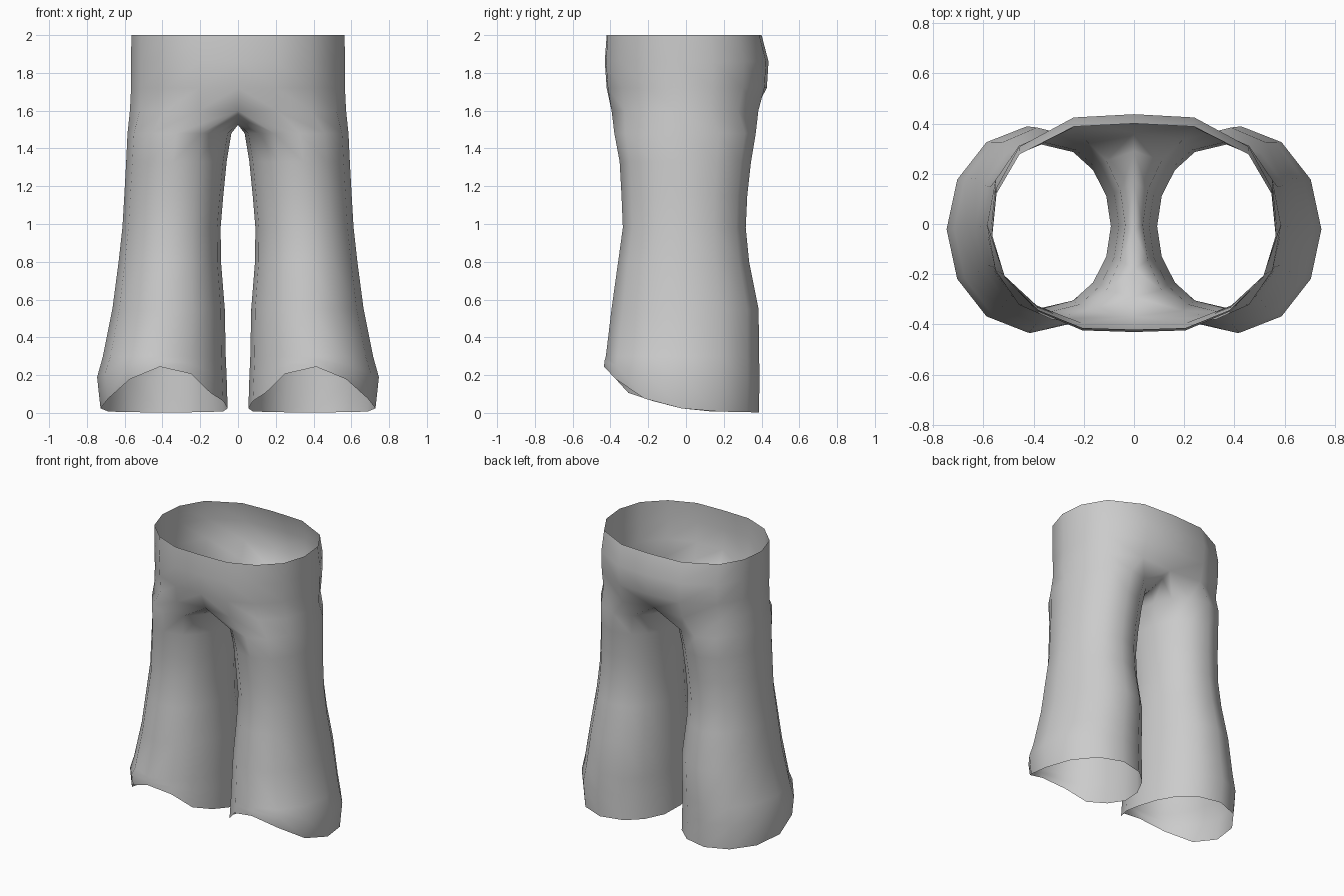
import bpy, bmesh
from math import cos, sin, radians

if "Cube" in bpy.data.objects:
    bpy.data.objects.remove(bpy.data.objects["Cube"])

# half waist outline (unit), front centre -> outer side -> back centre
OUTLINE = [(0, -1), (.36, -.985), (.67, -.81), (.90, -.5), (.99, -.1),
           (.96, .32), (.80, .70), (.42, .97), (0, 1)]
# torso levels: z, half width, front y, back y
TORSO = [(2.0, .57, -.42, .40), (1.86, .572, -.43, .437),
         (1.72, .572, -.42, .428), (1.6, .578, -.40, .395)]
# crotch seam between the legs: y, z (back -> front)
SEAM = [(.29, 1.57), (.17, 1.54), (-.03, 1.525), (-.18, 1.535), (-.29, 1.565)]
# leg levels: z, inner x, outer x, front y, back y
LEG = [(1.48, .035, .585, -.38, .37), (1.33, .06, .592, -.352, .345),
       (1.15, .078, .602, -.342, .325), (.98, .092, .612, -.335, .317),
       (.80, .09, .632, -.36, .335), (.55, .07, .665, -.395, .385),
       (.30, .065, .715, -.425, .388)]
# slanted hem: height by y
HEM = [(-.435, .245), (-.39, .20), (-.30, .10), (-.1, .04), (.04, .01), (.5, 0)]
ANGLES = [-115 + 230 * i / 8 for i in range(9)] + [115 + 130 * i / 6 for i in range(1, 6)]

bm = bmesh.new()


def hem_z(y):
    for (y0, z0), (y1, z1) in zip(HEM, HEM[1:]):
        if y <= y1:
            return z0 + (z1 - z0) * max(0, y - y0) / (y1 - y0)
    return 0


def leg_ring(z, xi, xo, yf, yb):
    """Oval leg section; z may be a function of y."""
    ring = []
    for a in ANGLES:
        c, s = cos(radians(a)), sin(radians(a))
        y = (yf + yb) / 2 + (yb - yf) / 2 * s
        x = (xi + xo) / 2 + (xo - xi) / 2 * c
        ring.append(bm.verts.new((x, y, z(y) if callable(z) else z)))
    return ring


def bridge(a, b, closed):
    n = len(a)
    for i in range(n if closed else n - 1):
        j = (i + 1) % n
        bm.faces.new((a[i], b[i], b[j], a[j]))


# hips
rings = []
for z, w, yf, yb in TORSO:
    mid, half = (yf + yb) / 2, (yb - yf) / 2
    rings.append([bm.verts.new((x * w, mid + y * half, z)) for x, y in OUTLINE])
for end in (0, -1):                       # dent above the crotch
    rings[-1][end].co.y *= .92
for a, b in zip(rings, rings[1:]):
    bridge(a, b, False)

# leg, starting from hip edge plus crotch seam
legs = [rings[-1] + [bm.verts.new((0, y, z)) for y, z in SEAM]]
legs += [leg_ring(*level) for level in LEG]
legs.append(leg_ring(lambda y: .3 + (hem_z(y) - .3) * .4, .06, .746, -.432, .39))
legs.append(leg_ring(hem_z, .055, .728, -.435, .387))
for a, b in zip(legs, legs[1:]):
    bridge(a, b, True)

bmesh.ops.recalc_face_normals(bm, faces=bm.faces)
# outer side should face outward
bm.faces.ensure_lookup_table()
side = max(bm.faces, key=lambda f: f.calc_center_median().x)
if side.normal.x < 0:
    bmesh.ops.reverse_faces(bm, faces=bm.faces)
for f in bm.faces:
    f.smooth = True

mesh = bpy.data.meshes.new("trousers")
bm.to_mesh(mesh)
bm.free()
trousers = bpy.data.objects.new("trousers", mesh)
bpy.context.collection.objects.link(trousers)
mirror = trousers.modifiers.new("mirror", 'MIRROR')
mirror.use_clip = True
mirror.merge_threshold = .001
